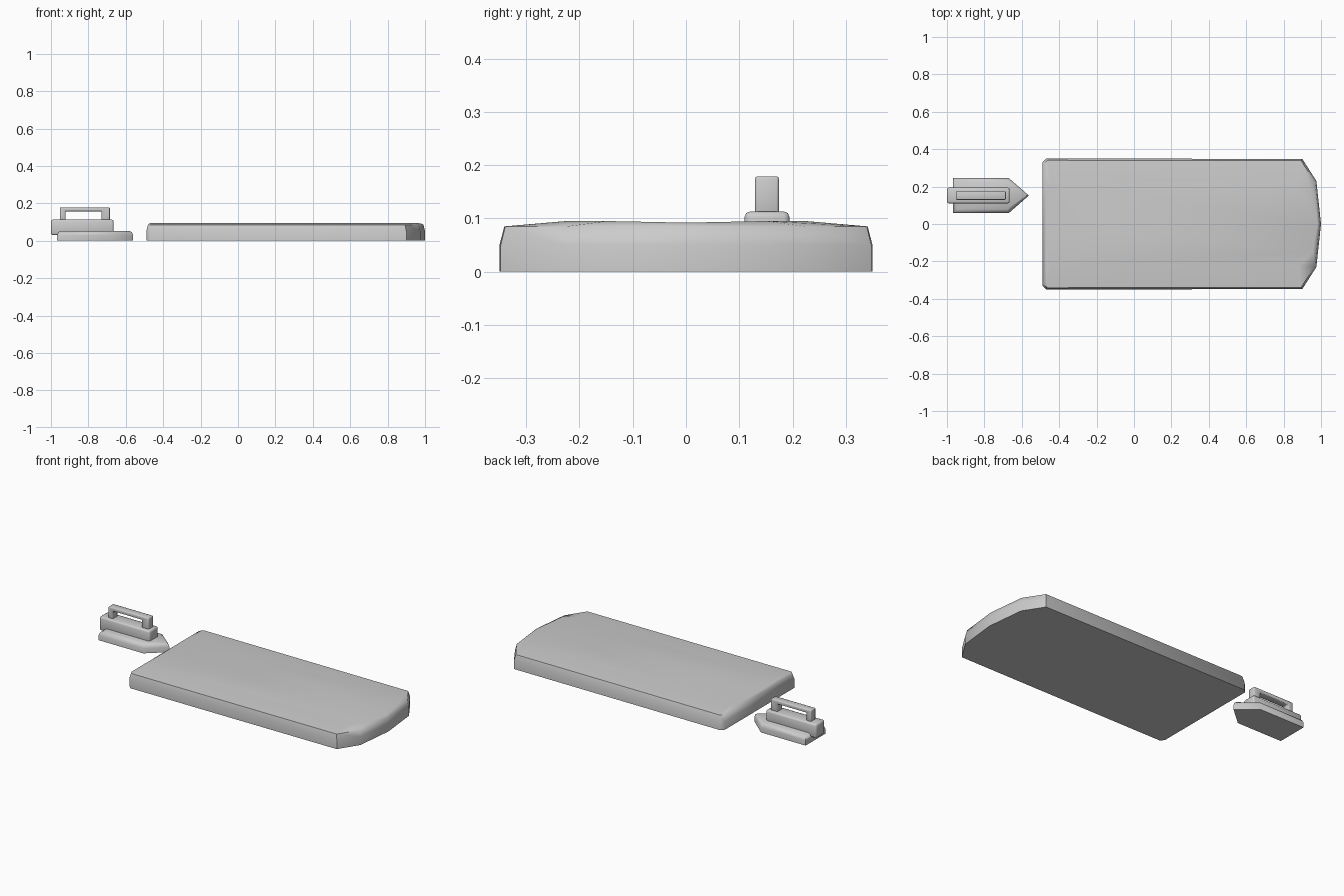
import bpy, bmesh

if "Cube" in bpy.data.objects:
    bpy.data.objects.remove(bpy.data.objects["Cube"])


def finish(bm, name, angle=0.9):
    bmesh.ops.recalc_face_normals(bm, faces=bm.faces)
    mesh = bpy.data.meshes.new(name)
    bm.to_mesh(mesh)
    bm.free()
    ob = bpy.data.objects.new(name, mesh)
    bpy.context.collection.objects.link(ob)
    bpy.ops.object.select_all(action='DESELECT')
    ob.select_set(True)
    bpy.context.view_layer.objects.active = ob
    bpy.ops.object.shade_smooth_by_angle(angle=angle)
    return ob


def mirrored(half):
    """Close a half outline (first and last point on the axis) over y."""
    return half + [(x, -y) for x, y in half[-2:0:-1]]


def loft(name, half, levels, y0=0.0, crown=0.0):
    """Stack copies of an outline; levels are (z, inset x, inset y)."""
    pts = mirrored(half)
    xs = [p[0] for p in pts]
    cx, hx = (max(xs) + min(xs)) / 2, (max(xs) - min(xs)) / 2
    hy = max(p[1] for p in pts)
    bm = bmesh.new()
    rings = []
    for k, (z, dx, dy) in enumerate(levels):
        dip = crown if k == len(levels) - 1 else 0.0
        rings.append([bm.verts.new((cx + (x - cx) * (1 - dx / hx),
                                    y0 + y * (1 - dy / hy),
                                    z - (dip if y == 0 else 0)))
                      for x, y in pts])
    n, m = len(pts), len(half)
    for a, b in zip(rings, rings[1:]):
        for i in range(n):
            j = (i + 1) % n
            bm.faces.new((a[i], a[j], b[j], b[i]))
    bm.faces.new(rings[0])
    top = rings[-1]
    bm.faces.new(top[:m])
    bm.faces.new(top[m - 1:] + top[:1])
    return finish(bm, name)


def extrude_xz(name, profile, y0, half_width, bevel):
    """Extrude a side profile symmetrically in y and soften its edges."""
    bm = bmesh.new()
    face = bm.faces.new([bm.verts.new((x, y0 - half_width, z)) for x, z in profile])
    out = bmesh.ops.extrude_face_region(bm, geom=[face])
    for v in out['geom']:
        if isinstance(v, bmesh.types.BMVert):
            v.co.y += 2 * half_width
    bmesh.ops.recalc_face_normals(bm, faces=bm.faces)
    bmesh.ops.bevel(bm, geom=list(bm.edges), offset=bevel, segments=2,
                    profile=0.5, affect='EDGES')
    return finish(bm, name)


IRON_Y = 0.152

# Padded board with a tapered nose
loft("ironing_board",
     [(-0.49, 0), (-0.49, 0.33), (-0.47, 0.35), (0.9, 0.348), (0.975, 0.23), (1.0, 0)],
     [(0, 0, 0), (0.05, 0, 0), (0.085, 0.008, 0.009), (0.095, 0.02, 0.125)],
     crown=0.003)

# Pointed sole plate
loft("sole_plate",
     [(-0.967, 0), (-0.967, 0.094), (-0.67, 0.094), (-0.562, 0)],
     [(0, 0, 0), (0.03, 0, 0), (0.045, 0.005, 0.006), (0.053, 0.018, 0.02)],
     y0=IRON_Y)

# Iron body overhanging the heel
extrude_xz("iron_body",
           [(-1.0, 0.03), (-0.665, 0.03), (-0.665, 0.113), (-1.0, 0.113)],
           IRON_Y, 0.042, 0.01)

# Bridge handle
extrude_xz("handle",
           [(-0.952, 0.1), (-0.952, 0.179), (-0.685, 0.179), (-0.685, 0.1),
            (-0.73, 0.1), (-0.73, 0.157), (-0.922, 0.157), (-0.922, 0.1)],
           IRON_Y, 0.0225, 0.005)
